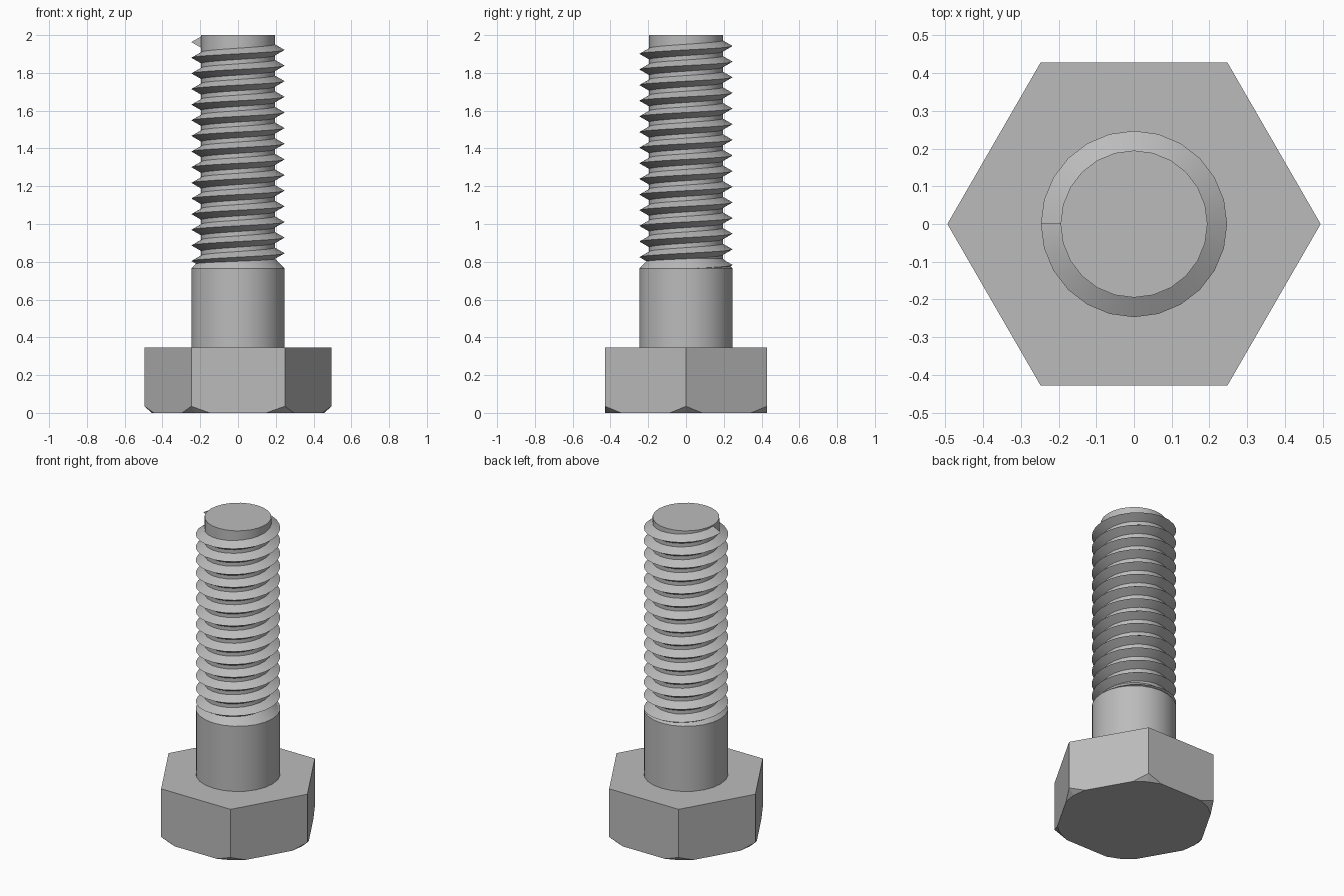
import bpy, bmesh
from math import cos, sin, pi, radians
from mathutils import Vector

cube = bpy.data.objects.get("Cube")
if cube:
    bpy.data.objects.remove(cube, do_unlink=True)

SEGMENTS = 24
SHANK_R, CORE_R = 0.247, 0.195
HEAD_R, HEAD_H = 0.495, 0.345
PITCH, TURNS, THREAD_END = 0.0828, 14.5, 1.963

steel = bpy.data.materials.new("steel grey")
steel.use_nodes = True
grey = (0.5, 0.5, 0.5, 1)
steel.diffuse_color = grey
steel.node_tree.nodes["Principled BSDF"].inputs["Base Color"].default_value = grey


def polar(r, a, z):
    return Vector((r * cos(a), r * sin(a), z))


def finish(bm, name, smooth):
    """Turn a bmesh into a named object."""
    bmesh.ops.recalc_face_normals(bm, faces=bm.faces)
    mesh = bpy.data.meshes.new(name)
    bm.to_mesh(mesh)
    bm.free()
    mesh.materials.append(steel)
    obj = bpy.data.objects.new(name, mesh)
    bpy.context.collection.objects.link(obj)
    if smooth:
        bpy.ops.object.select_all(action='DESELECT')
        obj.select_set(True)
        bpy.context.view_layer.objects.active = obj
        bpy.ops.object.shade_smooth_by_angle(angle=radians(30))
    return obj


def loft(bm, rings, closed):
    """Join neighbouring rings of vertices with quads."""
    for a, b in zip(rings, rings[1:]):
        n = len(a)
        for i in range(n if closed else n - 1):
            j = (i + 1) % n
            bm.faces.new((a[i], a[j], b[j], b[i]))


# Hexagonal head, its lower corners trimmed by a faceted cone
bm = bmesh.new()
rings = [[bm.verts.new(polar(HEAD_R, k * pi / 3, z)) for k in range(6)]
         for z in (0, HEAD_H)]
loft(bm, rings, True)
for ring in rings:
    bm.faces.new(ring)
trim_r, trim_h = 0.457, 0.035
half = pi / SEGMENTS
for k in range(6):
    corner = k * pi / 3
    for side in (-half, half):
        normal = polar(trim_h, corner + side, -(HEAD_R - trim_r) * cos(half))
        bmesh.ops.bisect_plane(bm, geom=bm.verts[:] + bm.edges[:] + bm.faces[:],
                               dist=1e-6, plane_co=polar(trim_r, corner, 0),
                               plane_no=normal, clear_outer=True)
        bmesh.ops.holes_fill(bm, edges=[e for e in bm.edges if e.is_boundary])
finish(bm, "hex_head", False)

# Plain shank, shoulder taper and threaded core as one turned profile
bm = bmesh.new()
profile = [(SHANK_R, HEAD_H - 0.01), (SHANK_R, 0.765), (CORE_R, 0.817), (CORE_R, 2.0)]
rings = [[bm.verts.new(polar(r, 2 * pi * i / SEGMENTS, z)) for i in range(SEGMENTS)]
         for r, z in profile]
loft(bm, rings, True)
bm.faces.new(rings[0])
bm.faces.new(rings[-1])
finish(bm, "shank", True)

# Right-hand V thread, ending on the -x side
bm = bmesh.new()
section = [(CORE_R - 0.002, -0.031), (SHANK_R, 0), (CORE_R - 0.002, 0.031)]
steps = int(TURNS * SEGMENTS)
rings = []
for i in range(steps + 1):
    turn = i / SEGMENTS
    z = THREAD_END - (TURNS - turn) * PITCH
    rings.append([bm.verts.new(polar(r, 2 * pi * turn, z + dz)) for r, dz in section])
loft(bm, rings, True)
bm.faces.new(rings[0])
bm.faces.new(rings[-1])
finish(bm, "thread", True)
